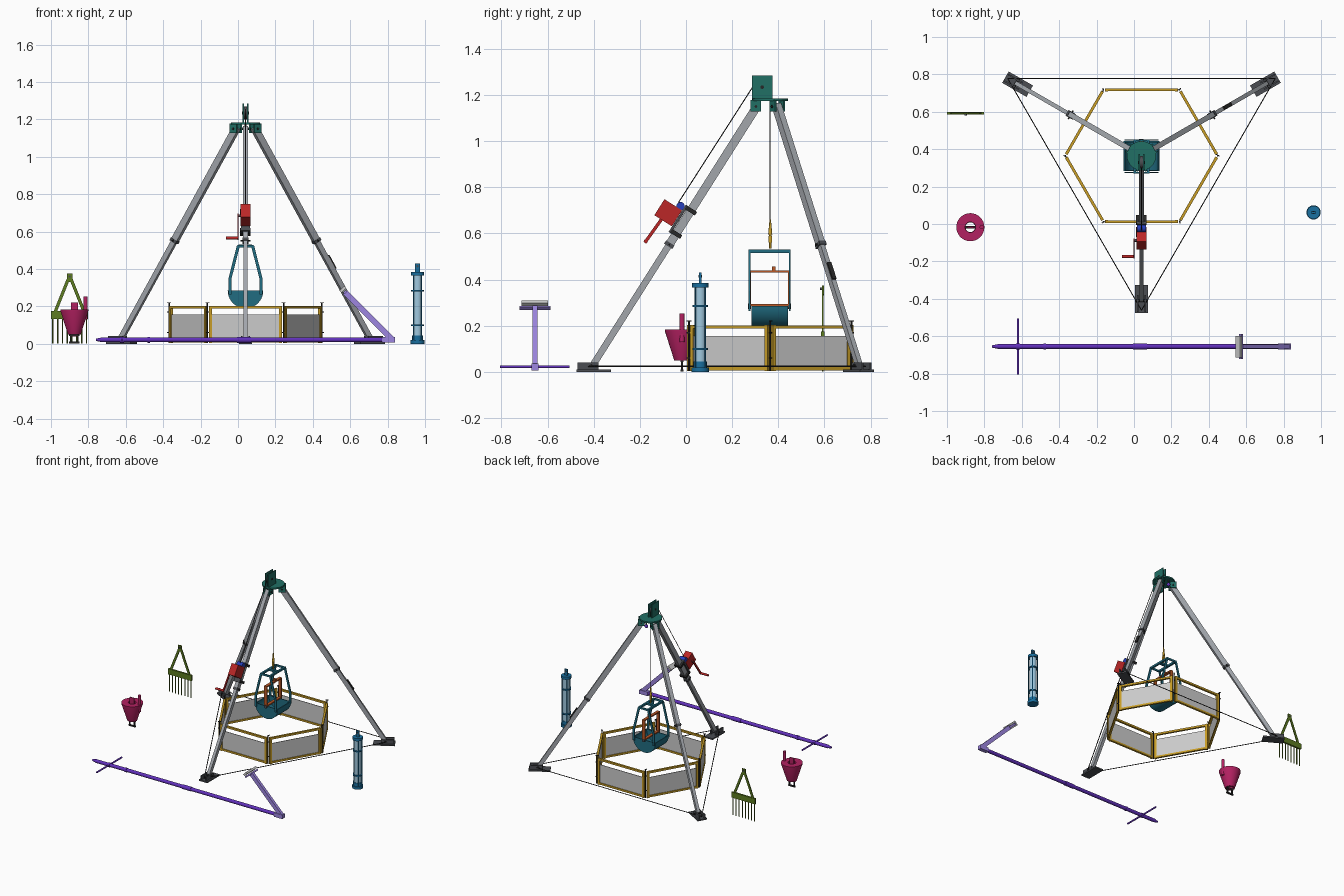
import bpy, bmesh, math
from mathutils import Vector as V, Matrix

if "Cube" in bpy.data.objects:
    bpy.data.objects.remove(bpy.data.objects["Cube"])

COL = dict(steel=(.36, .38, .41), dark=(.07, .075, .085), black=(.02, .02, .02), teal=(.015, .16, .13),
           grab=(.015, .15, .22), yellow=(.58, .34, .02), orange=(.5, .1, .02), red=(.5, .02, .02),
           purple=(.12, .03, .5), lilac=(.34, .24, .75), magenta=(.45, .015, .12), green=(.11, .2, .015),
           blue=(.01, .16, .35), glass=(.35, .58, .74), drum=(.02, .05, .5))
MATS = {}


def finish(name, bm, col, smooth=False):
    bmesh.ops.recalc_face_normals(bm, faces=bm.faces)
    me = bpy.data.meshes.new(name)
    bm.to_mesh(me)
    bm.free()
    ob = bpy.data.objects.new(name, me)
    bpy.context.collection.objects.link(ob)
    if col:
        if col not in MATS:
            MATS[col] = bpy.data.materials.new(col)
            MATS[col].diffuse_color = (*COL[col], 1)
        me.materials.append(MATS[col])
    if smooth:
        bpy.context.view_layer.objects.active = ob
        ob.select_set(True)
        bpy.ops.object.shade_smooth_by_angle(angle=math.radians(40))
        ob.select_set(False)
    return ob


def frame(p, q, side):
    """Matrix with z along p-q and x near the side direction."""
    p, q = V(p), V(q)
    z = (q - p).normalized()
    y = z.cross(V(side)).normalized()
    x = y.cross(z)
    m = Matrix((x, y, z)).transposed().to_4x4()
    m.translation = (p + q) / 2
    return m, (q - p).length


def box(name, c, s, col):
    bm = bmesh.new()
    bmesh.ops.create_cube(bm, size=1, matrix=Matrix.Translation(c) @ Matrix.Diagonal((*s, 1)))
    return finish(name, bm, col)


def bar(name, p, q, w, d, col, side=(1, 0, 0)):
    """Square bar from p to q; w is its size in the side direction."""
    m, l = frame(p, q, side)
    bm = bmesh.new()
    bmesh.ops.create_cube(bm, size=1, matrix=m @ Matrix.Diagonal((w, d, l, 1)))
    return finish(name, bm, col)


def rod(name, p, q, r, col, r2=None, n=16):
    d = V(q) - V(p)
    m, l = frame(p, q, (1, 0, 0) if abs(d.x) < .9 * d.length else (0, 1, 0))
    bm = bmesh.new()
    bmesh.ops.create_cone(bm, cap_ends=True, segments=n, radius1=r, radius2=r if r2 is None else r2,
                          depth=l, matrix=m)
    return finish(name, bm, col, n > 8)


def lathe(name, c, prof, col, n=32):
    """Closed ring profile spun around z."""
    bm = bmesh.new()
    rings = [[bm.verts.new((c[0] + r * math.cos(a), c[1] + r * math.sin(a), z)) for r, z in prof]
             for a in (math.tau * i / n for i in range(n))]
    k = len(prof)
    for i in range(n):
        for j in range(k):
            A, B = rings[i], rings[(i + 1) % n]
            bm.faces.new((A[j], A[(j + 1) % k], B[(j + 1) % k], B[j]))
    return finish(name, bm, col, True)


def extrude_y(name, pts, y0, y1, col):
    bm = bmesh.new()
    f = bm.faces.new([bm.verts.new((x, y0, z)) for x, z in pts])
    g = bmesh.ops.extrude_face_region(bm, geom=[f])['geom']
    bmesh.ops.translate(bm, vec=(0, y1 - y0, 0), verts=[e for e in g if isinstance(e, bmesh.types.BMVert)])
    return finish(name, bm, col, True)


CX, CY = .04, .365


def polar(ang, r, z, t=0):
    c, s = math.cos(math.radians(ang)), math.sin(math.radians(ang))
    return V((CX + r * c - t * s, CY + r * s + t * c, z))


# tripod legs, feet and chains
LEGS = {'front': -90, 'right': 30, 'left': 150}
for nm, a in LEGS.items():
    tan = polar(a, 0, 0, 1) - polar(a, 0, 0)
    foot, top = polar(a, .768, .03), polar(a, .055, 1.155)
    at = lambda f: foot.lerp(top, f)
    bar(nm + '_leg_lower', foot, at(.55), .022, .029, 'steel', tan)
    bar(nm + '_leg_upper', at(.46), top, .028, .037, 'steel', tan)
    bar(nm + '_leg_collar', at(.457), at(.47), .034, .042, 'dark', tan)
    rod(nm + '_leg_lock_pin', at(.464) - tan * .026, at(.464) + tan * .026, .004, 'black', n=8)
    bar(nm + '_foot_plate', polar(a, .69, .005), polar(a, .84, .005), .07, .01, 'dark', tan)
    for s in (-1, 1):
        bar(nm + '_foot_cheek', polar(a, .745, .025, s * .02), polar(a, .835, .025, s * .02), .008, .032, 'dark', tan)
        bar(nm + '_head_cheek', polar(a, .04, 1.153, s * .022), polar(a, .085, 1.153, s * .022), .008, .05, 'teal', tan)
    rod(nm + '_foot_pin', polar(a, .775, .028, -.03), polar(a, .775, .028, .03), .006, 'black')
    rod(nm + '_head_pin', polar(a, .062, 1.15, -.03), polar(a, .062, 1.15, .03), .006, 'black')
    rod(nm + '_spread_chain', polar(a, .826, .024), polar(a + 120, .826, .024), .003, 'black', n=6)
    if nm == 'right':
        out = V((d := top - foot)).cross(tan).normalized()
        out = out if out.z > 0 else -out
        bar('leg_grip', at(.322) + out * .018, at(.385) + out * .018, .02, .01, 'black', tan)

# head plate and sheave block
rod('head_plate', (CX, CY, 1.174), (CX, CY, 1.185), .078, 'teal', n=32)
for s in (-1, 1):
    box('sheave_cheek', (CX + s * .012, .33, 1.234), (.006, .088, .102), 'teal')
rod('sheave', (CX - .008, .33, 1.234), (CX + .008, .33, 1.234), .034, 'dark', n=24)
rod('sheave_axle', (CX - .018, .33, 1.234), (CX + .018, .33, 1.234), .008, 'black')
bm = bmesh.new()
bmesh.ops.create_uvsphere(bm, u_segments=16, v_segments=8, radius=.013, matrix=Matrix.Translation((CX, .417, 1.137)))
finish('level_bubble', bm, 'purple', True)
rod('level_stem', (CX, .417, 1.14), (CX, .417, 1.175), .005, 'dark')

# winch on the front leg, in leg coordinates: x across, n outward, d along
foot, top = polar(-90, .768, .03), polar(-90, .055, 1.155)
d = (top - foot).normalized()
n = V((0, -d.z, d.y))
mid = foot.lerp(top, .55)
W = lambda x, o, l: mid + V((x, 0, 0)) + n * o + d * l
bar('winch_base', W(0, .026, -.07), W(0, .026, .07), .05, .012, 'dark')
for l in (-.06, .06):
    bar('winch_clamp', W(0, 0, l - .009), W(0, 0, l + .009), .056, .052, 'black')
bar('winch_housing', W(0, .078, -.042), W(0, .078, .04), .055, .09, 'red')
rod('winch_drum', W(-.024, .048, .052), W(.024, .048, .052), .018, 'drum')
rod('crank_shaft', W(-.044, .085, -.01), W(0, .085, -.01), .007, 'dark')
bar('crank_arm', W(-.04, .085, 0), W(-.04, .094, -.165), .008, .014, 'red')
rod('crank_handle', W(-.105, .094, -.157), W(-.036, .094, -.157), .008, 'red')

# lifting rope and hook
rod('rope_incline', W(0, .064, .06), (CX, .302, 1.255), .0022, 'black', n=6)
rod('rope_drop', (CX, CY - .002, .65), (CX, CY - .002, 1.235), .0022, 'black', n=6)
rod('hook_cone', (CX, CY, .595), (CX, CY, .66), .009, 'yellow', .003)
rod('hook_body', (CX, CY, .535), (CX, CY, .6), .005, 'yellow')
box('hook_swivel', (CX, CY, .575), (.012, .016, .03), 'yellow')

# clamshell grab
G0, G1, R = .283, .443, .095
arc = lambda r, a0, a1: [(CX + r * math.cos(a0 + (a1 - a0) * i / 10), .285 + r * math.sin(a0 + (a1 - a0) * i / 10)) for i in range(11)]
for nm, a0, a1 in (('left', math.pi, 1.5 * math.pi), ('right', 1.5 * math.pi, math.tau)):
    extrude_y(nm + '_shell_wall', arc(R, a0, a1) + arc(R - .007, a0, a1)[::-1], G0, G1, 'grab')
    for y in (G0, G1 - .006):
        extrude_y(nm + '_shell_end', arc(R - .001, a0, a1) + [(CX, .285)], y, y + .006, 'grab')
for y in (.275, .449):
    bar('grab_top_crossbar', (CX - .042, y, .523), (CX + .042, y, .523), .008, .014, 'grab', (0, 1, 0))
    rod('grab_hinge', (CX, y - .006, .285), (CX, y + .006, .285), .012, 'dark')
    for s in (-1, 1):
        bar('grab_arm', (CX + s * .038, y, .525), (CX + s * .084, y, .345), .016, .007, 'grab')
        bar('grab_arm_lower', (CX + s * .084, y, .35), (CX + s * .082, y, .265), .016, .007, 'grab')
    yp = y - .002 if y > .4 else y + .002
    bar('trip_post', (CX, yp, .28), (CX, yp, .438), .022, .01, 'orange')
for s in (-1, 1):
    bar('grab_top_rail', (CX + s * .036, .272, .523), (CX + s * .036, .453, .523), .014, .014, 'grab')
bar('grab_hook_beam', (CX - .036, CY, .524), (CX + .036, CY, .524), .02, .014, 'grab', (0, 1, 0))
for z in (.29, .436):
    bar('trip_bar', (CX, .272, z), (CX, .452, z), .022, .009, 'orange')
box('trip_latch', (CX, .38, .447), (.018, .016, .02), 'orange')

# hexagonal guard fence
for i in range(6):
    a, b = polar(60 * i, .407, 0), polar(60 * i + 60, .407, 0)
    u = (b - a).normalized()
    side = V((-u.y, u.x, 0))
    p, q = a + u * .017, b - u * .017
    for z in (.014, .195):
        bar('fence_rail', p + V((0, 0, z)), q + V((0, 0, z)), .015, .014, 'yellow', side)
    for e in (p, q):
        bar('fence_post', e + V((0, 0, .004)), e + V((0, 0, .203)), .016, .016, 'yellow', side)
    bar('fence_panel', p + V((0, 0, .085)), q + V((0, 0, .085)), .004, .143, None, side)
    rod('hinge_pin', a + V((0, 0, .005)), a + V((0, 0, .222)), .004, 'black', n=8)
    for z in (.06, .17, .22):
        bar('hinge_clip', a - side * .008 + V((0, 0, z)) - u * .008, a + side * .003 + V((0, 0, z)) + u * .011, .005, .005, 'black', (0, 0, 1))

# long probe with cross handle and angled arm
Y = -.655
rod('probe_shaft', (-.73, Y, .022), (.79, Y, .022), .013, 'purple')
rod('probe_tip', (-.76, Y, .022), (-.73, Y, .022), .006, 'purple', .012)
for x0, x1 in ((-.485, -.47), (-.005, .07), (-.63, -.61)):
    rod('probe_coupling', (x0, Y, .022), (x1, Y, .022), .016, 'purple')
rod('cross_handle', (-.62, -.805, .022), (-.62, -.505, .022), .006, 'purple')
box('probe_socket', (.805, Y, .022), (.07, .03, .03), 'lilac')
bar('probe_arm', (.825, Y, .024), (.572, Y, .277), .022, .03, 'lilac', (0, 1, 0))
bar('arm_crossbar', (.576, Y, .273), (.568, Y, .281), .135, .016, 'lilac', (0, 1, 0))
bar('arm_pad', (.565, Y, .286), (.555, Y, .296), .115, .036, None, (0, 1, 0))

# funnel scoop
F = (-.875, -.017)
lathe('funnel', F, [(.034, .05), (.075, .178), (.075, .184), (.028, .184), (.026, .05)], 'magenta')
rod('funnel_tube', (-.815, F[1], .13), (-.815, F[1], .253), .011, 'magenta')
box('funnel_lug', (F[0], F[1], .13), (.037, .008, .18), 'magenta')
for s in (-1, 1):
    box('funnel_shackle_side', (F[0] + s * .02, F[1], .028), (.007, .01, .05), 'black')
for z in (.007, .047):
    box('funnel_shackle_bar', (F[0], F[1], z), (.056, .012, .009), 'black')

# hanging rake
RX, RY = -.9, .593
box('rake_bar', (RX, RY, .155), (.198, .014, .042), 'green')
box('rake_top', (RX, RY, .353), (.028, .008, .045), 'green')
rod('rake_eye', (RX, RY - .012, .36), (RX, RY + .006, .36), .006, 'dark')
for s in (-1, 1):
    bar('rake_arm', (RX + s * .008, RY, .345), (RX + s * .078, RY, .17), .017, .007, 'green')
for i in range(8):
    x = RX - .09 + i * .18 / 7
    rod('rake_tine', (x, RY, .002), (x, RY, .14), .0035, 'green', n=8)

# water sampler tube
S = (.96, .062)
up = lambda nm, z0, z1, r, c: rod(nm, (*S, z0), (*S, z1), r, c, n=24)
up('sampler_base', 0, .02, .038, 'blue')
up('sampler_foot', .02, .045, .03, 'blue')
up('sampler_glass', .045, .365, .025, 'glass')
for z in (.1, .285):
    up('sampler_band', z - .004, z + .004, .034, 'blue')
up('sampler_cap', .365, .385, .035, 'blue')
for i in range(4):
    x, y = (.031 * f(math.pi / 4 + i * math.pi / 2) for f in (math.cos, math.sin))
    rod('sampler_rod', (S[0] + x, S[1] + y, .02), (S[0] + x, S[1] + y, .375), .003, 'blue', n=8)
box('sampler_lug', (*S, .405), (.026, .01, .05), 'blue')
rod('sampler_eye', (S[0], S[1] - .008, .415), (S[0], S[1] + .008, .415), .006, 'dark')

for m in bpy.data.materials:
    if m.users and not m.is_grease_pencil:
        m.use_nodes = True
        m.node_tree.nodes["Principled BSDF"].inputs["Base Color"].default_value = m.diffuse_color
